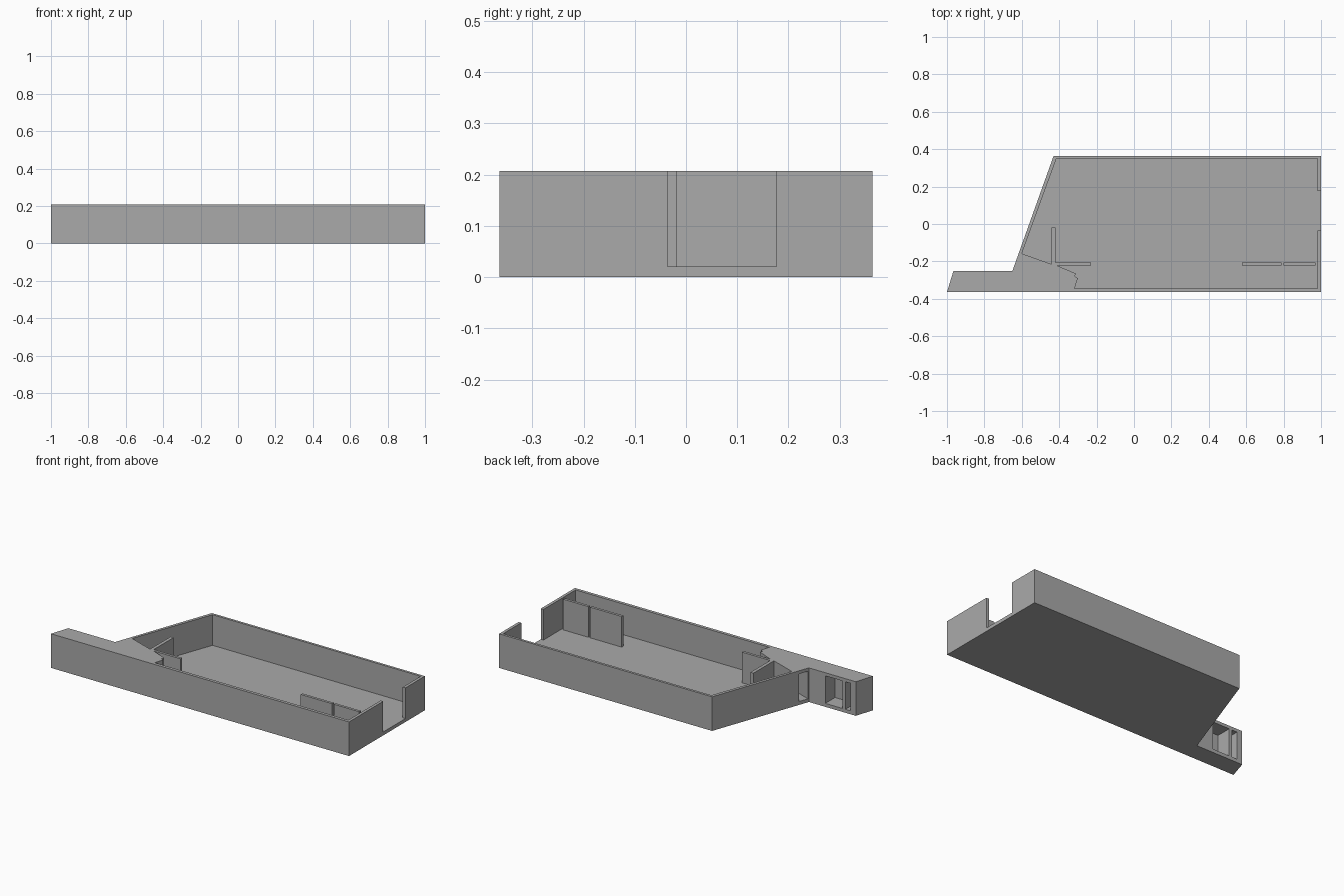
import bpy
import bmesh

H = 0.207       # wall top
FLOOR = 0.021   # floor top

cube = bpy.data.objects.get("Cube")
if cube:
    bpy.data.objects.remove(cube, do_unlink=True)

grey = bpy.data.materials.new("plain grey")
grey.use_nodes = True
colour = (0.4, 0.4, 0.4, 1)
grey.diffuse_color = colour
grey.node_tree.nodes["Principled BSDF"].inputs["Base Color"].default_value = colour


def prism(name, outline, z0, z1):
    """Extrude a flat outline between two heights."""
    bm = bmesh.new()
    face = bm.faces.new([bm.verts.new((x, y, z0)) for x, y in outline])
    top = bmesh.ops.extrude_face_region(bm, geom=[face])["geom"]
    for v in top:
        if isinstance(v, bmesh.types.BMVert):
            v.co.z = z1
    bmesh.ops.recalc_face_normals(bm, faces=bm.faces)
    mesh = bpy.data.meshes.new(name)
    bm.to_mesh(mesh)
    bm.free()
    mesh.materials.append(grey)
    obj = bpy.data.objects.new(name, mesh)
    bpy.context.collection.objects.link(obj)
    return obj


def rect(x0, x1, y0, y1):
    return [(x0, y0), (x1, y0), (x1, y1), (x0, y1)]


def cut(target, cutter):
    """Subtract a cutter and remove it."""
    cutter.hide_render = True
    mod = target.modifiers.new("cut", "BOOLEAN")
    mod.operation = "DIFFERENCE"
    mod.solver = "EXACT"
    mod.object = cutter
    bpy.context.view_layer.objects.active = target
    bpy.ops.object.modifier_apply(modifier=mod.name)
    bpy.data.objects.remove(cutter, do_unlink=True)


# Building block with its side wing
shell = prism("building_shell", [
    (-1, -0.364), (1, -0.364), (1, 0.364), (-0.43, 0.364),
    (-0.65, -0.25), (-0.965, -0.25)], 0, H)

# Main hall, its stepped corner and the end doorway
cut(shell, prism("hall_cutter", [
    (-0.415, 0.349), (-0.6, -0.158), (-0.44, -0.215), (-0.43, -0.215),
    (-0.40, -0.227), (-0.31, -0.265), (-0.317, -0.28), (-0.3, -0.29),
    (-0.318, -0.345), (0.982, -0.345), (0.982, -0.036), (1.1, -0.036),
    (1.1, 0.177), (0.982, 0.177), (0.982, 0.349)], FLOOR, H + 0.1))

# Recesses in the back of the wing
for x0, x1 in ((-0.875, -0.76), (-0.93, -0.895)):
    cut(shell, prism("recess_cutter", rect(x0, x1, -0.343, -0.2), FLOOR, 0.188))

# Doorway pocket in the slanted wall
cut(shell, prism("slant_cutter", [
    (-0.672, -0.17), (-0.692, -0.228), (-0.53, -0.286), (-0.51, -0.228)],
    FLOOR, 0.188))

# Interior partitions
partitions = {
    "entry_partition": rect(-0.44, -0.42, -0.223, -0.018),
    "entry_side_partition": rect(-0.42, -0.23, -0.223, -0.207),
    "inner_partition": rect(0.577, 0.788, -0.223, -0.207),
    "end_partition": rect(0.8, 0.97, -0.223, -0.207),
}
for name, outline in partitions.items():
    prism(name, outline, FLOOR, H)
